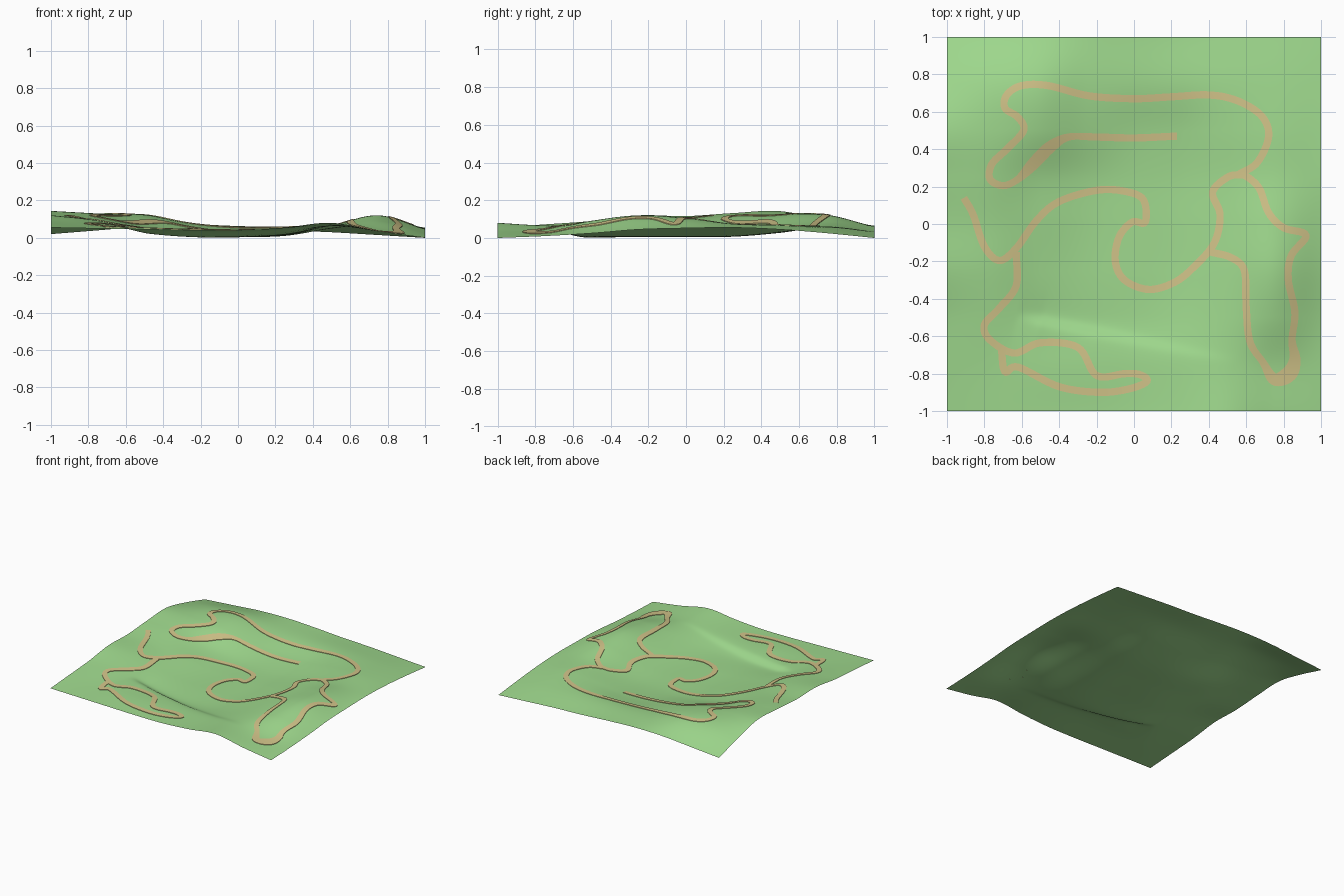
import bpy, bmesh, math
from mathutils import Vector

if "Cube" in bpy.data.objects:
    bpy.data.objects.remove(bpy.data.objects["Cube"])

# Terrain control heights in hundredths, rows from back (y=1) to front (y=-1)
HEIGHTS = [
    [2, 4, 6, 6.5, 5.5, 4, 3, 1.5, 0],
    [9, 11.5, 12, 7.8, 6.2, 6, 6, 4.8, 2.5],
    [14.2, 13, 11.2, 6, 3, 3.2, 6, 6.8, 4.5],
    [13.2, 11.3, 6, 2, .8, 1.2, 5, 7.5, 5.5],
    [11.6, 9.5, 5, 1.2, .6, 1.2, 5.8, 10.5, 5.2],
    [12, 9.2, 4, 1, .6, 1.3, 6.5, 12, 4.5],
    [9, 7.5, 3.5, 1.3, .7, 2, 6.5, 9, 2.5],
    [7.2, 6, 5.2, 4.5, 3.8, 4.6, 6.5, 4, 1],
    [5.5, 5, 4.5, 4, 4, 5.5, 8, 3.5, 0],
]


def cubic(p0, p1, p2, p3, t):
    return 0.5 * (2 * p1 + (p2 - p0) * t + (2 * p0 - 5 * p1 + 4 * p2 - p3) * t * t
                  + (3 * p1 - p0 - 3 * p2 + p3) * t ** 3)


def sample(values, u):
    """Smooth curve through a list, extended straight past its ends."""
    v = [2 * values[0] - values[1]] + list(values) + [2 * values[-1] - values[-2]]
    i = min(max(int(u), 0), len(values) - 2)
    return cubic(v[i], v[i + 1], v[i + 2], v[i + 3], u - i)


def bank(x, y):
    """Sharp step running across the front of the basin."""
    a, b = Vector((-0.57, -0.5)), Vector((0.5, -0.72))
    axis = (b - a).normalized()
    r = Vector((x, y)) - a
    s = r.dot(axis) / (b - a).length
    d = axis.x * r.y - axis.y * r.x
    fade = min(max((s + 0.05) / 0.12, 0), 1) * min(max((1.05 - s) / 0.7, 0), 1)
    step = -0.013 * math.tanh(d / 0.025) + 0.002
    return fade * step * math.exp(-(d / 0.13) ** 2)


def height(x, y):
    x, y = min(max(x, -1), 1), min(max(y, -1), 1)
    column = [sample(row, (x + 1) * 4) for row in HEIGHTS]
    return sample(column, (1 - y) * 4) / 100 + bank(x, y)


def material(name, color):
    m = bpy.data.materials.new(name)
    m.diffuse_color = color
    m.use_nodes = True
    m.node_tree.nodes["Principled BSDF"].inputs["Base Color"].default_value = m.diffuse_color
    return m


def finish(bm, name, mat):
    mesh = bpy.data.meshes.new(name)
    bm.to_mesh(mesh)
    bm.free()
    mesh.materials.append(mat)
    mesh.shade_smooth()
    mesh.set_sharp_from_angle(angle=math.radians(40))
    obj = bpy.data.objects.new(name, mesh)
    bpy.context.collection.objects.link(obj)
    return obj


def skin(bm, rows):
    for r0, r1 in zip(rows, rows[1:]):
        for i in range(len(r0) - 1):
            bm.faces.new((r0[i], r0[i + 1], r1[i + 1], r1[i]))


grass = material("grass", (0.35, 0.70, 0.27, 1))
dirt = material("dirt", (0.64, 0.55, 0.25, 1))

# Ground sheet
N = 140
bm = bmesh.new()
rows = []
for j in range(N + 1):
    y = -1 + 2 * j / N
    rows.append([bm.verts.new((-1 + 2 * i / N, y, height(-1 + 2 * i / N, y)))
                 for i in range(N + 1)])
skin(bm, rows)
bmesh.ops.reverse_faces(bm, faces=[f for f in bm.faces if f.normal.z < 0])
low = min(v.co.z for v in bm.verts)
for v in bm.verts:
    v.co.z -= low
finish(bm, "terrain", grass)


def trail(name, points):
    """Slightly raised ribbon with side skirts; an optional third value is its width."""
    xs, ys = [p[0] for p in points], [p[1] for p in points]
    ws = [p[2] if len(p) > 2 else 0.039 for p in points]
    steps = 8
    count = (len(points) - 1) * steps
    line = [Vector((sample(xs, k / steps), sample(ys, k / steps))) for k in range(count + 1)]
    bm = bmesh.new()
    rows = []
    for k, p in enumerate(line):
        t = (line[min(k + 1, count)] - line[max(k - 1, 0)]).normalized()
        w = sample(ws, k / steps)
        row = []
        for c, lift in ((.5, 0), (.5, .004), (0, .004), (-.5, .004), (-.5, 0)):
            x, y = p.x - t.y * w * c, p.y + t.x * w * c
            row.append(bm.verts.new((x, y, height(x, y) - low + lift)))
        rows.append(row)
    skin(bm, rows)
    bmesh.ops.recalc_face_normals(bm, faces=bm.faces)
    bm.normal_update()
    if sum(f.normal.z for f in bm.faces) < 0:
        bmesh.ops.reverse_faces(bm, faces=bm.faces)
    finish(bm, name, dirt)


# Trail around the back of the basin
trail("back_trail", [
    (.23, .47), (0, .46), (-.2, .465), (-.35, .465), (-.45, .41, .065), (-.54, .32, .065),
    (-.62, .24), (-.7, .205), (-.77, .24), (-.76, .32), (-.68, .4), (-.59, .5), (-.62, .57),
    (-.69, .62), (-.68, .69), (-.6, .74), (-.46, .74), (-.24, .685), (0, .67), (.2, .68),
    (.4, .69), (.55, .66), (.68, .58), (.72, .47), (.66, .33), (.56, .265)])

# Winding trail through the middle
trail("middle_trail", [
    (-.91, .14), (-.86, .05), (-.8, -.12), (-.72, -.195), (-.63, -.13), (-.52, .02),
    (-.4, .12), (-.2, .18), (-.05, .175), (.05, .13), (.06, .01), (-.01, .01), (-.08, -.07),
    (-.1, -.2), (-.05, -.3), (.08, -.35), (.22, -.31), (.33, -.22), (.43, -.1), (.46, .05),
    (.42, .17), (.5, .25), (.57, .265)])

# Loop over the right hill
trail("right_trail", [
    (.55, .265), (.6, .255), (.67, .19), (.72, .06), (.8, -.02), (.92, -.06), (.84, -.17),
    (.825, -.3), (.86, -.47), (.845, -.62), (.86, -.72, .06), (.83, -.8, .085),
    (.75, -.83, .065), (.69, -.74), (.62, -.63), (.6, -.45), (.59, -.25), (.52, -.18),
    (.41, -.15)])

# Loop at the front left
trail("front_trail", [
    (-.63, -.15), (-.63, -.33), (-.72, -.45), (-.8, -.54), (-.77, -.62), (-.64, -.69),
    (-.5, -.635), (-.3, -.66), (-.2, -.81), (-.05, -.8), (.03, -.805), (.07, -.84),
    (-.02, -.88), (-.18, -.9), (-.4, -.87), (-.62, -.765), (-.69, -.79), (-.71, -.66)])
